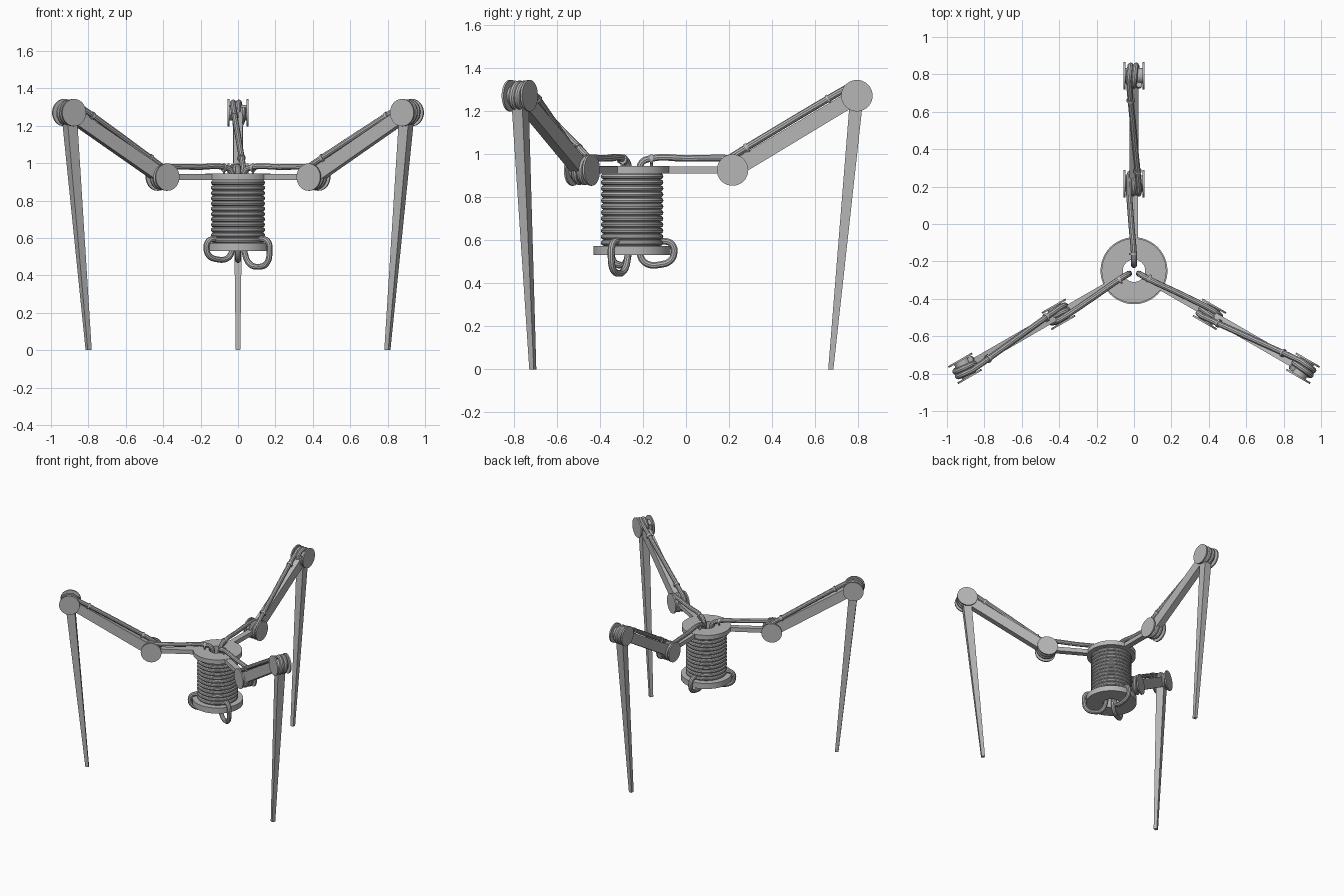
import bpy, bmesh, math
from mathutils import Vector, Matrix

if "Cube" in bpy.data.objects:
    bpy.data.objects.remove(bpy.data.objects["Cube"])

CY = -0.25                      # body axis position in y
ELBOW = Vector((0, 0.466, 0.925))
KNEE = Vector((0, 1.043, 1.27))
HOSE_R, WIND_R = 0.016, 0.054

grey = bpy.data.materials.new("metal grey")
grey.diffuse_color = (0.47, 0.47, 0.47, 1)
grey.use_nodes = True
grey.node_tree.nodes["Principled BSDF"].inputs["Base Color"].default_value = grey.diffuse_color


def add(name, mesh, angle=0.0, smooth=True):
    if not mesh.materials:
        mesh.materials.append(grey)
    ob = bpy.data.objects.new(name, mesh)
    bpy.context.collection.objects.link(ob)
    ob.location = (0, CY, 0)
    ob.rotation_euler.z = angle
    if smooth:
        bpy.ops.object.select_all(action='DESELECT')
        ob.select_set(True)
        bpy.context.view_layer.objects.active = ob
        bpy.ops.object.shade_smooth_by_angle(angle=math.radians(35))
    return ob


def to_mesh(name, bm):
    bmesh.ops.recalc_face_normals(bm, faces=bm.faces)
    me = bpy.data.meshes.new(name)
    bm.to_mesh(me)
    bm.free()
    return me


def lathe(name, profile, segs=48):
    """Spin a closed (radius, z) profile about the body axis."""
    bm = bmesh.new()
    rings = [[bm.verts.new((r * math.cos(t), r * math.sin(t), z)) for r, z in profile]
             for t in (2 * math.pi * i / segs for i in range(segs))]
    n = len(profile)
    for i in range(segs):
        a, b = rings[i], rings[(i + 1) % segs]
        for j in range(n):
            bm.faces.new((a[j], b[j], b[(j + 1) % n], a[(j + 1) % n]))
    return to_mesh(name, bm)


def beam(name, a, b, wa, wb, ha, hb, up):
    """Tapered box from a to b; w is the sideways size, h the size along up."""
    bm = bmesh.new()
    ends = []
    for p, w, h in ((a, wa, ha), (b, wb, hb)):
        ends.append([bm.verts.new(p + Vector((sx * w / 2, 0, 0)) + up * (sz * h / 2))
                     for sx, sz in ((-1, -1), (1, -1), (1, 1), (-1, 1))])
    bm.faces.new(ends[0])
    bm.faces.new(ends[1])
    for j in range(4):
        k = (j + 1) % 4
        bm.faces.new((ends[0][j], ends[0][k], ends[1][k], ends[1][j]))
    return to_mesh(name, bm)


def cylinder(bm, centre, radius, length, axis, segs=32):
    rot = Vector((0, 0, 1)).rotation_difference(axis).to_matrix().to_4x4()
    bmesh.ops.create_cone(bm, cap_ends=True, segments=segs, radius1=radius, radius2=radius,
                          depth=length, matrix=Matrix.Translation(centre) @ rot)


def joint(name, c):
    """Two side plates on a thin spool."""
    bm = bmesh.new()
    x = Vector((1, 0, 0))
    cylinder(bm, c, 0.042, 0.09, x)
    for s in (-1, 1):
        cylinder(bm, c + x * s * 0.05, 0.073, 0.01, x, 40)
    return to_mesh(name, bm)


def tube(name, pts, radius):
    cu = bpy.data.curves.new(name, 'CURVE')
    cu.dimensions = '3D'
    cu.bevel_depth, cu.bevel_resolution, cu.resolution_u = radius, 3, 4
    cu.use_fill_caps = True
    sp = cu.splines.new('BEZIER')
    sp.bezier_points.add(len(pts) - 1)
    for bp, p in zip(sp.bezier_points, pts):
        bp.co = p
        bp.handle_left_type = bp.handle_right_type = 'AUTO'
    ob = bpy.data.objects.new(name, cu)
    bpy.context.collection.objects.link(ob)
    me = bpy.data.meshes.new_from_object(ob.evaluated_get(bpy.context.evaluated_depsgraph_get()))
    bpy.data.objects.remove(ob)
    return me


def winding(c, start, sweep, steps=30):
    """Clockwise helix around a joint, drifting sideways."""
    out = []
    for i in range(steps + 1):
        t = i / steps
        a = math.radians(start - sweep * t)
        out.append(c + Vector((-0.028 + 0.056 * t, WIND_R * math.cos(a), WIND_R * math.sin(a))))
    return out


# Body: top and bottom plates and the hollow core
for name, r, z0, z1 in (("top_plate", 0.173, 0.91, 0.944), ("bottom_plate", 0.179, 0.53, 0.573),
                        ("core_tube", 0.132, 0.57, 0.912)):
    add(name, lathe(name, [(0.06, z0), (r, z0), (r, z1), (0.06, z1)]))

# Coil wound around the core
turns, pitch = 12, 0.337 / 12
for i in range(turns):
    z = 0.573 + pitch * (i + 0.5)
    ring = [(0.131 + 0.014 * math.cos(a), z + 0.014 * math.sin(a))
            for a in (2 * math.pi * k / 10 for k in range(10))]
    add("coil_turn", lathe("coil_turn", ring))

# Meshes shared by the three limbs; the limb points along +y
axis = (KNEE - ELBOW).normalized()
normal = Vector((0, -axis.z, axis.y))
slope = math.degrees(math.atan2(axis.z, axis.y))
X, Y, Z = Vector((1, 0, 0)), Vector((0, 1, 0)), Vector((0, 0, 1))
parts = {
    "inner_beam": beam("inner_beam", Vector((0, 0.15, 0.926)), ELBOW, 0.042, 0.042, 0.032, 0.032, Z),
    "upper_arm": beam("upper_arm", ELBOW, KNEE, 0.05, 0.05, 0.078, 0.072, normal),
    "lower_leg": beam("lower_leg", KNEE, Vector((0, 0.922, 0)), 0.058, 0.024, 0.062, 0.024, Y),
    "elbow_joint": joint("elbow_joint", ELBOW),
    "knee_joint": joint("knee_joint", KNEE),
}

# Hose clips: a collar on the hose and a post down to the beam
bm = bmesh.new()
for c, d, n in ((Vector((-0.005, 0.09, 0.975)), Y, Z),
                (ELBOW + axis * 0.11 + normal * WIND_R + X * 0.018, axis, normal),
                (ELBOW + axis * 0.55 + normal * WIND_R - X * 0.018, axis, normal)):
    cylinder(bm, c, 0.022, 0.012, d, 16)
    cylinder(bm, c - n * 0.015, 0.006, 0.055, n, 8)
parts["hose_clips"] = to_mesh("hose_clips", bm)

for k in range(3):
    ang = k * 2 * math.pi / 3
    for name, me in parts.items():
        add(name, me, ang, smooth=name.endswith(("joint", "clips")))
    # Hose: under-body loop, up through the core, along the limb and around both joints
    drop = 0.04 if k == 2 else 0.0
    loop = [(0.12, 0.59), (0.155, 0.594), (0.185, 0.58), (0.195, 0.54 - drop * 0.4),
            (0.175, 0.502 - drop), (0.13, 0.486 - drop), (0.075, 0.487 - drop * 0.7),
            (0.043, 0.515), (0.036, 0.58), (0.034, 0.75), (0.034, 0.92), (0.045, 0.96),
            (0.08, 0.977), (0.25, 0.979)]
    pts = [Vector((0, r, z)) for r, z in loop]
    pts[-1].x = -0.014
    pts += winding(ELBOW, 90, 720 - 30 - slope + 30)
    pts += winding(KNEE, 90 + slope, 690)
    add("hose", tube("hose", pts, HOSE_R), ang)
